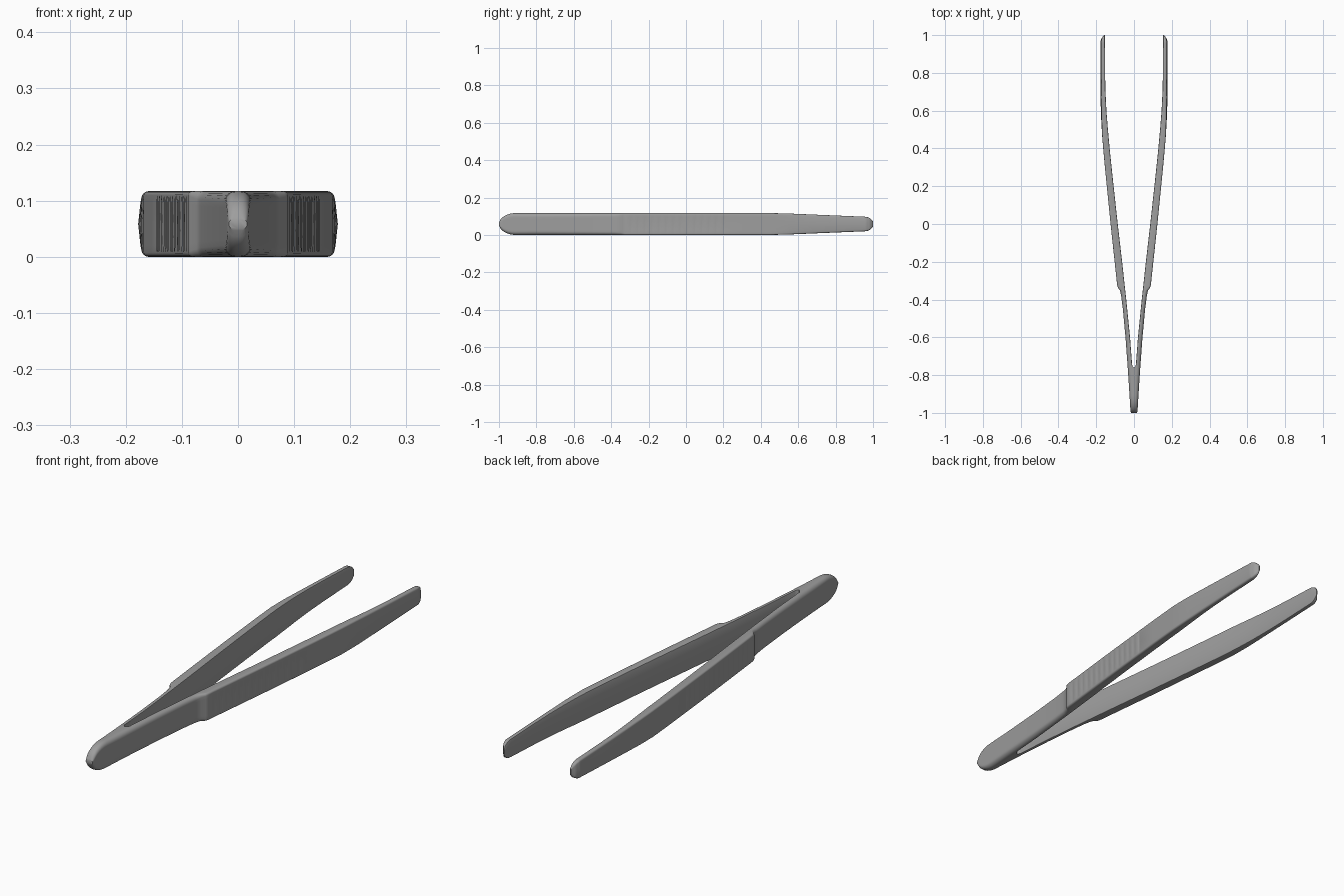
import bpy, bmesh, math

if "Cube" in bpy.data.objects:
    bpy.data.objects.remove(bpy.data.objects["Cube"])

MID = 0.0585          # centre height of the tweezers
SLOT = -0.76          # where the two arms join

# plan-view outlines (y, x) of the right arm
OUTER = [(-1, .016), (-.985, .019), (-.9, .024), (-.75, .034), (-.6, .045), (-.45, .059),
         (-.38, .068), (-.352, .074), (-.338, .085), (-.325, .089), (0, .124), (.3, .154),
         (.4, .163), (.46, .168), (.54, .173), (.65, .177), (.8, .178), (.965, .178),
         (.985, .171), (1, .159)]
INNER = [(SLOT, 0), (-.755, .006), (-.745, .010), (-.6, .021), (-.4, .041), (-.2, .063),
         (0, .086), (.2, .108), (.4, .129), (.5, .138), (.6, .146), (.7, .151), (.8, .153), (1, .154)]


def lerp(table, y):
    if y <= table[0][0]:
        return table[0][1]
    for (a, u), (b, v) in zip(table, table[1:]):
        if y <= b:
            return u + (v - u) * (y - a) / (b - a)
    return table[-1][1]


def half_height(y):
    if y < -.91:                                   # rounded closed end
        return .0585 * math.sqrt(max(.02, 1 - ((-.91 - y) / .09) ** 2))
    h = lerp([(.45, .0585), (.55, .056), (.95, .039)], y)
    if y > .955:                                   # rounded tip
        h *= math.sqrt(max(.12, 1 - ((y - .955) / .047) ** 2))
    return h


# finger-grip grooves: (y, depth)
GROOVES = []
for i in range(14):
    c = -.29 + i * .038
    GROOVES += [(c - .008, 0), (c, .0025), (c + .008, 0)]


def section(y):
    xi, xo, h = lerp(INNER, y), lerp(OUTER, y), half_height(y)
    r = min(lerp([(-.8, .02), (-.36, .016), (-.33, .008), (1, .007)], y), .8 * h, .8 * (xo - xi))
    ri = min(.004, xi * .4)
    depth = lerp(GROOVES, y)
    crown = lerp([(.46, 0), (.65, .005), (.96, .005), (1, 0)], y)   # outer face bulges at the tip
    half = [(xi, 0), (xi, h - ri), (xi + ri * .3, h - ri * .3), (xi + ri, h)]
    for k in range(6):
        a = math.pi / 2 * (1 - k / 5)
        z = h - r + r * math.sin(a)
        half.append((xo - r + r * math.cos(a) - crown * z / h, z))
    half += [(xo - depth - crown * .75 * (h - r) / h, (h - r) * .75), (xo - depth, 0)]
    pts = half + [(x, -z) for x, z in half[-2:0:-1]]
    return [(x, y, MID + z) for x, z in pts]


stations = {y for y, _ in OUTER + INNER + GROOVES}
stations |= {-.91 - .09 * math.sin(math.pi / 2 * k / 8) for k in range(9)}
stations |= {.955 + .045 * math.sin(math.pi / 2 * k / 6) for k in range(7)}
stations |= {.45, .5, .55, -.68, -.52, -.83}
ys = []
for y in sorted(stations):
    if not ys or y - ys[-1] > .0015:
        ys.append(y)

# loft one arm through its cross sections
bm = bmesh.new()
rings = [[bm.verts.new(p) for p in section(y)] for y in ys]
n = len(rings[0])
for a, b in zip(rings, rings[1:]):
    for i in range(n):
        j = (i + 1) % n
        bm.faces.new((a[i], a[j], b[j], b[i]))
bm.faces.new(rings[0])
bm.faces.new(rings[-1])
bmesh.ops.remove_doubles(bm, verts=bm.verts, dist=1e-5)
bmesh.ops.recalc_face_normals(bm, faces=bm.faces)
# open the joint plane so the mirrored arms weld into one hinge
joint = [f for f in bm.faces if all(v.co.x < 1e-5 for v in f.verts)]
bmesh.ops.delete(bm, geom=joint, context='FACES')
mesh = bpy.data.meshes.new("tweezers")
bm.to_mesh(mesh)
bm.free()

obj = bpy.data.objects.new("tweezers", mesh)
bpy.context.collection.objects.link(obj)
bpy.context.view_layer.objects.active = obj
obj.select_set(True)
mirror = obj.modifiers.new("other_arm", 'MIRROR')
mirror.merge_threshold = 1e-4
bpy.ops.object.modifier_apply(modifier=mirror.name)
bpy.ops.object.shade_smooth_by_angle(angle=math.radians(35))

# dark grey finish
dark = bpy.data.materials.new("dark_grey")
dark.diffuse_color = (.34, .34, .34, 1)
dark.use_nodes = True
dark.node_tree.nodes["Principled BSDF"].inputs["Base Color"].default_value = dark.diffuse_color
mesh.materials.append(dark)
